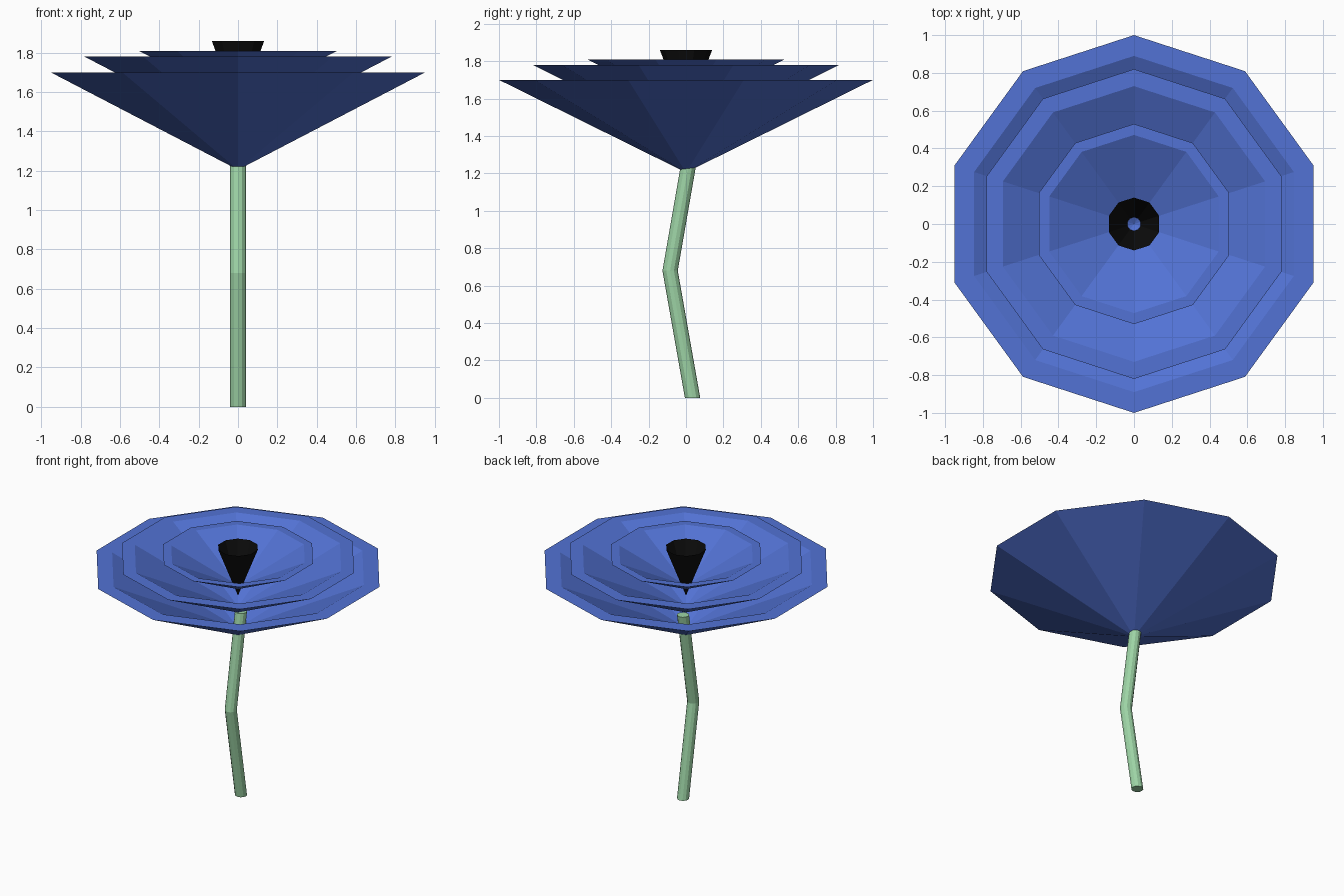
import bpy, bmesh
from math import sin, cos, pi

if "Cube" in bpy.data.objects:
    bpy.data.objects.remove(bpy.data.objects["Cube"])


def material(name, color):
    m = bpy.data.materials.new(name)
    m.diffuse_color = color
    m.use_nodes = True
    m.node_tree.nodes["Principled BSDF"].inputs["Base Color"].default_value = m.diffuse_color
    return m


blue = material("petal_blue", (0.085, 0.17, 0.66, 1))
black = material("centre_black", (0.004, 0.004, 0.004, 1))
green = material("stem_green", (0.34, 0.66, 0.38, 1))


def ring(bm, r, z, y, n):
    return [bm.verts.new((r * cos(pi / 2 + 2 * pi * i / n),
                          y + r * sin(pi / 2 + 2 * pi * i / n), z)) for i in range(n)]


def loft(name, sections, n, mat):
    """Join (radius, z, y) sections; zero radius makes a point, end rings are capped if asked."""
    bm = bmesh.new()
    rows = [[bm.verts.new((0, y, z))] if r == 0 else ring(bm, r, z, y, n)
            for r, z, y in sections]
    for a, b in zip(rows, rows[1:]):
        for i in range(n):
            j = (i + 1) % n
            if len(a) == 1:
                bm.faces.new((a[0], b[j], b[i]))
            elif len(b) == 1:
                bm.faces.new((a[i], a[j], b[0]))
            else:
                bm.faces.new((a[i], a[j], b[j], b[i]))
    if len(rows[0]) > 1:
        bm.faces.new(rows[0][::-1])
        bm.faces.new(rows[-1])
    me = bpy.data.meshes.new(name)
    bm.to_mesh(me)
    bm.free()
    me.materials.append(mat)
    ob = bpy.data.objects.new(name, me)
    bpy.context.collection.objects.link(ob)
    return ob


# Three nested ten-sided petal cups, each with a flat rim and a hollow
for name, r, z in (("outer_petals", 1.0, 1.70),
                   ("middle_petals", 0.82, 1.78),
                   ("inner_petals", 0.53, 1.81)):
    inner = 0.89 * r
    loft(name, [(0, z - 0.495 * r, 0), (r, z, 0), (inner, z, 0),
                (0, z - 0.495 * inner, 0)], 10, blue)

# Hollow black centre cone
loft("flower_centre", [(0, 1.50, 0), (0.14, 1.86, 0)], 10, black)

# Bent stem
loft("stem", [(0.041, 0, 0.035), (0.041, 0.68, -0.085), (0.041, 1.37, 0.035)], 12, green)
